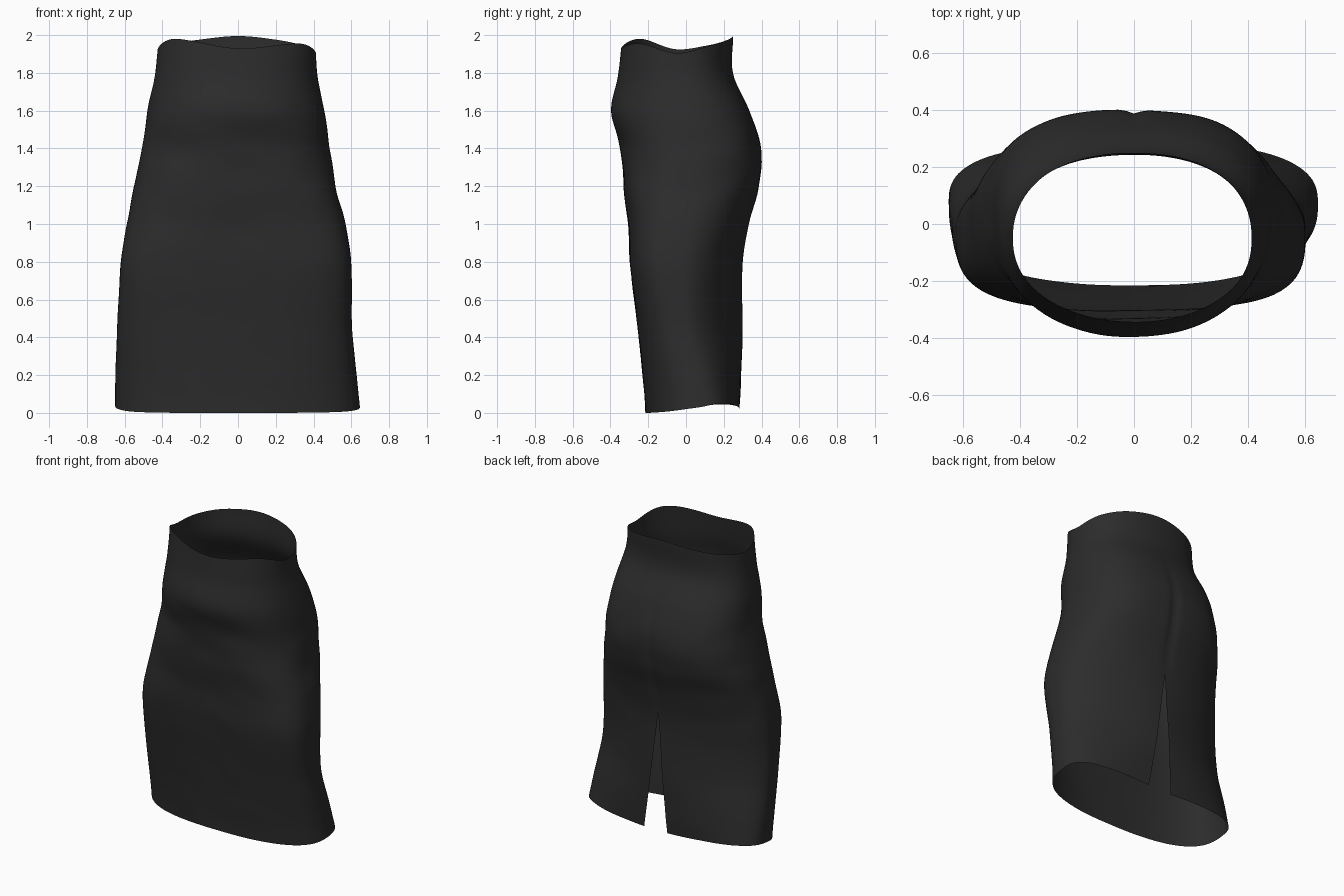
import bpy, bmesh, math
from mathutils import Vector, noise

if "Cube" in bpy.data.objects:
    bpy.data.objects.remove(bpy.data.objects["Cube"])

# Skirt sections: z, left x, right x, front y, side y, back y, front squareness, back squareness
SECTIONS = [
    (0.00, -0.65, 0.65, -0.215, 0.08, 0.28, 2.5, 3.0),
    (0.15, -0.65, 0.635, -0.225, 0.06, 0.29, 2.6, 2.4),
    (0.45, -0.64, 0.605, -0.255, 0.01, 0.30, 3.0, 1.75),
    (0.80, -0.62, 0.60, -0.297, -0.02, 0.30, 3.5, 1.95),
    (1.02, -0.585, 0.565, -0.305, -0.01, 0.335, 3.1, 2.2),
    (1.20, -0.55, 0.52, -0.33, 0.00, 0.39, 2.6, 2.4),
    (1.40, -0.51, 0.485, -0.345, 0.00, 0.395, 2.3, 2.6),
    (1.60, -0.48, 0.46, -0.395, -0.01, 0.34, 2.2, 2.5),
    (1.80, -0.44, 0.42, -0.36, -0.04, 0.25, 2.2, 2.3),
    (2.00, -0.42, 0.41, -0.335, -0.06, 0.25, 2.2, 2.3),
]
# Rim and hem height around the skirt: turn from the back centre, rim z, hem z
EDGES = [(-0.08, 1.985, 0.045), (0, 2.005, 0.03), (0.08, 1.985, 0.045), (0.16, 1.95, 0.06),
         (0.25, 1.915, 0.04), (0.36, 1.965, 0.015), (0.5, 1.94, 0.01), (0.64, 1.99, 0.015),
         (0.75, 1.935, 0.045), (0.84, 1.955, 0.055), (0.92, 1.985, 0.045), (1, 2.005, 0.03),
         (1.08, 1.985, 0.045)]
COLS, ROWS = 120, 80
SLIT_TOP, SLIT_HALF, SLIT_SHIFT = 0.84, 0.085, 0.03


def smooth_lookup(table, x):
    """Cubic interpolation of a table keyed by its first column."""
    last = len(table) - 1
    i = max(k for k in range(last) if k == 0 or table[k][0] <= x)
    p0, p1, p2, p3 = (table[min(max(k, 0), last)] for k in (i - 1, i, i + 1, i + 2))
    h = p2[0] - p1[0]
    t = min(max((x - p1[0]) / h, 0), 1)
    out = []
    for c in range(1, len(p1)):
        m1 = (p2[c] - p0[c]) / (p2[0] - p0[0]) * h
        m2 = (p3[c] - p1[c]) / (p3[0] - p1[0]) * h
        out.append((2*t**3 - 3*t*t + 1) * p1[c] + (t**3 - 2*t*t + t) * m1
                   + (3*t*t - 2*t**3) * p2[c] + (t**3 - t*t) * m2)
    return out


def skirt_point(u, v):
    """u runs round from one slit edge to the other, v from hem to rim."""
    open_amount = max(0, SLIT_TOP - 2 * v) / SLIT_TOP
    start = math.atan((SLIT_HALF + SLIT_SHIFT) * open_amount / 0.63)
    end = 2 * math.pi - math.atan((SLIT_HALF - SLIT_SHIFT) * open_amount / 0.63)
    a = start + (end - start) * u
    rim, hem = smooth_lookup(EDGES, a / (2 * math.pi))
    z = hem + (rim - hem) * v
    xl, xr, yf, ys, yb, nf, nb = smooth_lookup(SECTIONS, z)
    s, c = math.sin(a), math.cos(a)
    n = nb if c > 0 else nf
    k = (abs(s) ** n + abs(c) ** n) ** (-1 / n)
    x = k * s * (xr if s > 0 else -xl)
    y = ys + k * c * ((yb - ys) if c > 0 else (ys - yf))
    # seam crease down the back, above the slit
    if c > 0 and 0.8 < z < 1.65:
        y -= 0.015 * math.exp(-(x / 0.025) ** 2) * math.sin((z - 0.8) / 0.85 * math.pi)
    # soft cloth wrinkles, strongest over the hips
    amp = 0.002 + 0.007 * math.exp(-((z - 1.3) / 0.35) ** 2)
    w = amp * noise.noise(Vector((x * 4, y * 4, z * 6 + x)))
    return (x + w * s, y + w * c, z)


# Skirt: one open cloth sheet, joined along the back seam above the slit
bm = bmesh.new()
grid = [[bm.verts.new(skirt_point(i / COLS, j / ROWS)) for i in range(COLS + 1)]
        for j in range(ROWS + 1)]
for j in range(ROWS):
    for i in range(COLS):
        bm.faces.new((grid[j][i], grid[j + 1][i], grid[j + 1][i + 1], grid[j][i + 1]))
seam = [row[k] for row in grid for k in (0, -1)]
bmesh.ops.remove_doubles(bm, verts=seam, dist=0.0005)
bm.normal_update()
# make the cloth face outwards
if sum(f.normal.dot(Vector((f.calc_center_median().x, f.calc_center_median().y, 0))) for f in bm.faces) < 0:
    bmesh.ops.reverse_faces(bm, faces=bm.faces[:])
for f in bm.faces:
    f.smooth = True
# stand the model on the ground
low = min(v.co.z for v in bm.verts)
for v in bm.verts:
    v.co.z -= low
mesh = bpy.data.meshes.new("skirt")
bm.to_mesh(mesh)
bm.free()

cloth = bpy.data.materials.new("charcoal cloth")
cloth.diffuse_color = (0.025, 0.025, 0.025, 1)
cloth.use_nodes = True
cloth.node_tree.nodes["Principled BSDF"].inputs["Base Color"].default_value = cloth.diffuse_color
mesh.materials.append(cloth)
skirt = bpy.data.objects.new("skirt", mesh)
bpy.context.collection.objects.link(skirt)
